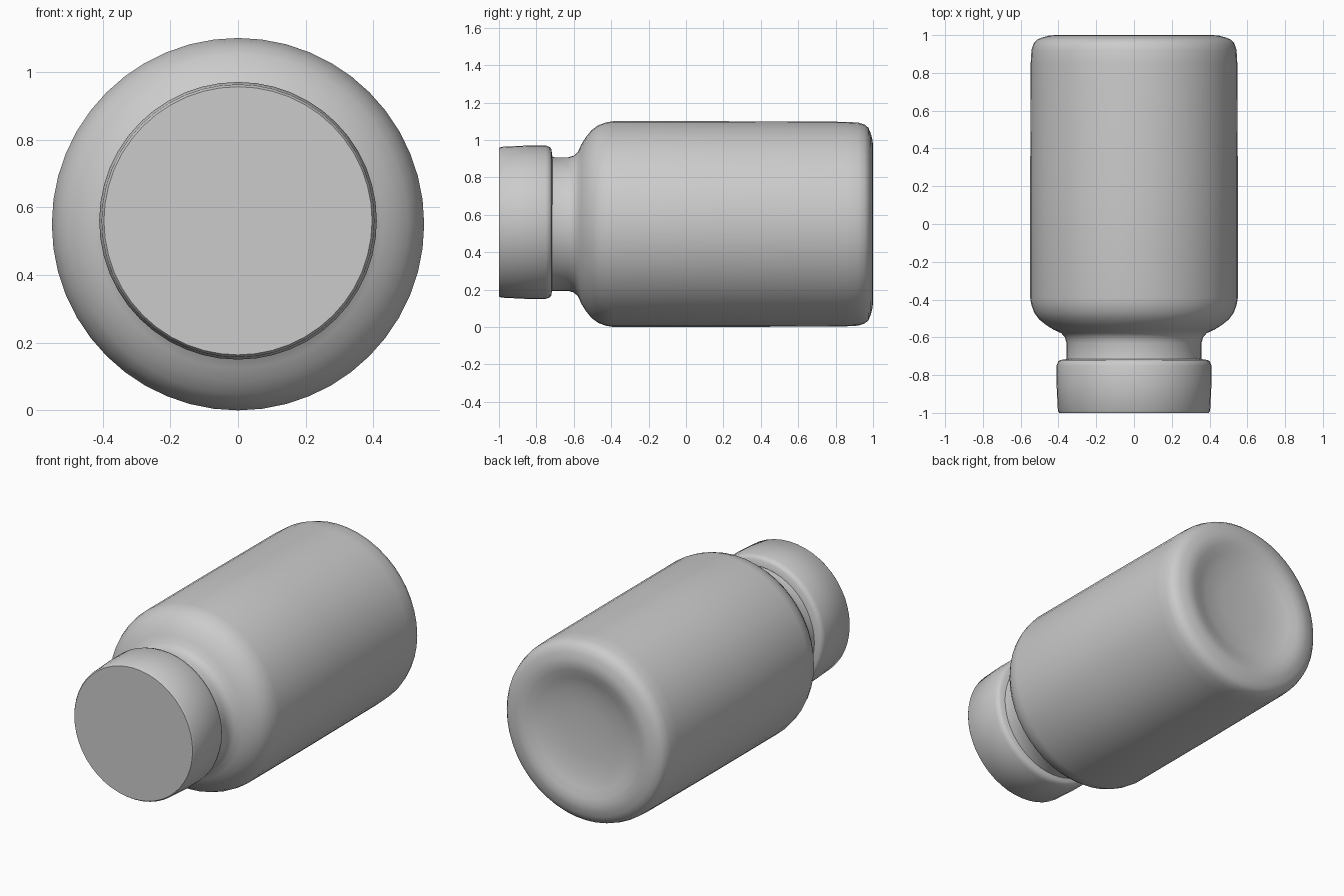
import bpy, bmesh, math

if "Cube" in bpy.data.objects:
    bpy.data.objects.remove(bpy.data.objects["Cube"])

SIDES = 48


def lathe(name, profile, axis_z, angle):
    """Revolve (y, radius) points around a horizontal y axis at height axis_z."""
    bm = bmesh.new()
    rings = []
    for y, r in profile:
        if r == 0:
            rings.append([bm.verts.new((0, y, axis_z))])
        else:
            rings.append([bm.verts.new((r * math.sin(a), y, axis_z + r * math.cos(a)))
                          for a in (2 * math.pi * i / SIDES for i in range(SIDES))])
    for a, b in zip(rings, rings[1:]):
        for i in range(SIDES):
            j = (i + 1) % SIDES
            if len(a) == 1:
                bm.faces.new((a[0], b[j], b[i]))
            elif len(b) == 1:
                bm.faces.new((a[i], a[j], b[0]))
            else:
                bm.faces.new((a[i], a[j], b[j], b[i]))
    bmesh.ops.recalc_face_normals(bm, faces=bm.faces)
    mesh = bpy.data.meshes.new(name)
    bm.to_mesh(mesh)
    bm.free()
    obj = bpy.data.objects.new(name, mesh)
    bpy.context.collection.objects.link(obj)
    bpy.ops.object.select_all(action='DESELECT')
    obj.select_set(True)
    bpy.context.view_layer.objects.active = obj
    bpy.ops.object.shade_smooth_by_angle(angle=math.radians(angle))
    return obj


# Bottle: neck, rounded shoulder, straight wall and dished base
lathe("bottle_body", [
    (-0.725, 0.36), (-0.70, 0.357), (-0.63, 0.357), (-0.60, 0.366),
    (-0.578, 0.385), (-0.56, 0.425), (-0.535, 0.465), (-0.505, 0.502),
    (-0.47, 0.528), (-0.43, 0.543), (-0.39, 0.55), (0.2, 0.55),
    (0.85, 0.547), (0.92, 0.543), (0.955, 0.532), (0.975, 0.515),
    (0.988, 0.485), (0.997, 0.45), (1.0, 0.42), (0.993, 0.38),
    (0.975, 0.33), (0.955, 0.26), (0.945, 0.15), (0.94, 0)], 0.55, 60)

# Cap: flat front disc, slightly flared skirt and a ledge around the neck
lathe("cap", [
    (-1.0, 0), (-1.0, 0.396), (-0.99, 0.403), (-0.85, 0.41),
    (-0.75, 0.41), (-0.728, 0.402), (-0.72, 0.39), (-0.715, 0.355)], 0.56, 40)
